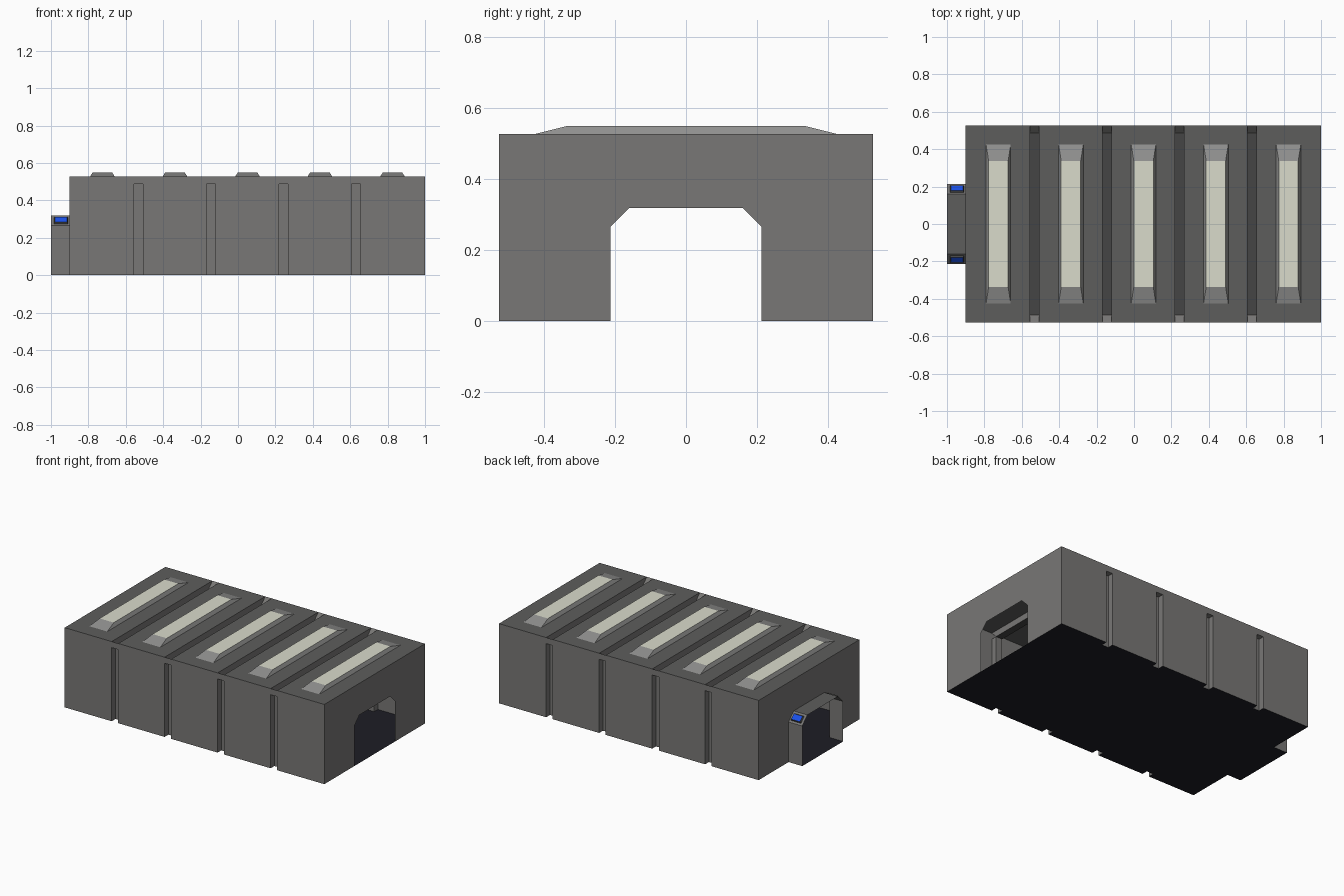
import bpy
from mathutils import Vector

if "Cube" in bpy.data.objects:
    bpy.data.objects.remove(bpy.data.objects["Cube"])


def material(name, r, g, b):
    m = bpy.data.materials.new(name)
    m.diffuse_color = (r, g, b, 1)
    m.use_nodes = True
    m.node_tree.nodes["Principled BSDF"].inputs["Base Color"].default_value = m.diffuse_color
    return m


WALL = material("wall_grey", 0.19, 0.185, 0.18)
ROOF = material("roof_grey", 0.11, 0.11, 0.108)
GROOVE = material("groove_grey", 0.06, 0.06, 0.058)
FLOOR = material("floor_dark", 0.012, 0.012, 0.018)
BEZEL = material("bezel_grey", 0.28, 0.28, 0.275)
LENS = material("lens_cream", 0.70, 0.71, 0.60)
BLUE = material("signal_blue", 0.01, 0.08, 0.80)


class Part:
    """Collects flat faces with materials and turns them into one object."""

    def __init__(self, name):
        self.name, self.verts, self.faces, self.mats = name, [], [], []

    def face(self, pts, mat):
        n = len(self.verts)
        self.verts += [tuple(p) for p in pts]
        self.faces.append(range(n, n + len(pts)))
        self.mats.append(mat)

    def strip(self, x0, x1, profile, mats):
        # sweep an open (y, z) profile along x, one material per segment
        for p, q, m in zip(profile, profile[1:], mats):
            self.face([(x0, *p), (x0, *q), (x1, *q), (x1, *p)], m)

    def plate(self, x, poly, mat, facing=1):
        # flat (y, z) polygon, counterclockwise, facing +x or -x
        self.face([(x, *p) for p in poly[::facing]], mat)

    def build(self):
        me = bpy.data.meshes.new(self.name)
        me.from_pydata(self.verts, [], [list(f) for f in self.faces])
        used = list(dict.fromkeys(self.mats))
        for m in used:
            me.materials.append(m)
        for poly, m in zip(me.polygons, self.mats):
            poly.material_index = used.index(m)
        ob = bpy.data.objects.new(self.name, me)
        bpy.context.collection.objects.link(ob)
        return ob


def mirror(poly):
    return [(-y, z) for y, z in reversed(poly)]


# main dimensions
X0, X1, W, H = -0.90, 1.0, 0.526, 0.527
I, G = 0.487, 0.487            # groove inner half width and height
GW = 0.024                     # groove half thickness
GROOVES = [-0.532, -0.145, 0.243, 0.631]
LAMPS = [-0.725, -0.337, 0.051, 0.438, 0.826]
ARCH = [(0.213, 0), (0.213, 0.265), (0.16, 0.318)]
ARCH += mirror(ARCH)

# hull: hollow shell with vertical side grooves and roof grooves
hull, floor = Part("hull"), Part("floor")
full = [(W, 0), (W, H), (-W, H), (-W, 0)]
half = [(I, 0), (I, G), (W, G), (W, H), (I, G)]
cut = half + mirror(half)
cut_mats = [WALL, WALL, WALL, WALL, GROOVE, WALL, WALL, WALL, WALL]
side_notch = [(I, 0), (W, 0), (W, G), (I, G)]
roof_notch = [(-I, G), (I, G), (W, H), (-W, H)]

x = X0
for c in GROOVES + [None]:
    end = X1 if c is None else c - GW
    hull.strip(x, end, full, [WALL, ROOF, WALL])
    floor.strip(x, end, [(-W, 0), (W, 0)], [FLOOR])
    if c is None:
        break
    x = c + GW
    hull.strip(end, x, cut, cut_mats)
    floor.strip(end, x, [(-I, 0), (I, 0)], [FLOOR])
    for notch in (side_notch, mirror(side_notch), roof_notch):
        hull.plate(end, notch, WALL, 1)
        hull.plate(x, notch, WALL, -1)

# end walls with chamfered doorways
end_wall = full + [(y, z) for y, z in reversed(ARCH)]
hull.plate(X1, end_wall, WALL, 1)
hull.plate(X0, end_wall, WALL, -1)
hull.build()

# doorway collar on the left end, with its floor
collar = Part("doorway_collar")
collar.strip(-1, X0, ARCH, [WALL, WALL, ROOF, WALL, WALL])
collar.build()
floor.strip(-1, X0, [(-0.213, 0), (0.213, 0)], [FLOOR])
floor.build()


def frustum(name, base, top, side_mat, top_mat):
    # base and top are matching loops of four points
    p = Part(name)
    for i in range(4):
        j = (i + 1) % 4
        p.face([base[i], base[j], top[j], top[i]], side_mat)
    p.face(top, top_mat)
    return p.build()


def rect(cx, hx, hy, z):
    return [(cx - hx, -hy, z), (cx + hx, -hy, z),
            (cx + hx, hy, z), (cx - hx, hy, z)]


# roof lamps: bevelled bezel with a cream lens
for i, cx in enumerate(LAMPS):
    frustum(f"roof_lamp_{i + 1}", rect(cx, 0.066, 0.425, H),
            rect(cx, 0.052, 0.337, 0.549), BEZEL, LENS)

# small blue signal lights on the collar chamfers
for s, label in ((-1, "front"), (1, "back")):
    centre = Vector((-0.947, s * 0.1865, 0.2915))
    n = Vector((0, s, 1)).normalized()
    u = Vector((1, 0, 0))
    v = n.cross(u)

    def loop(hu, hv, lift):
        return [centre + n * lift + u * a * hu + v * b * hv
                for a, b in ((-1, -1), (1, -1), (1, 1), (-1, 1))]

    frustum(f"signal_light_{label}", loop(0.037, 0.024, 0),
            loop(0.032, 0.019, 0.01), GROOVE, BLUE)
